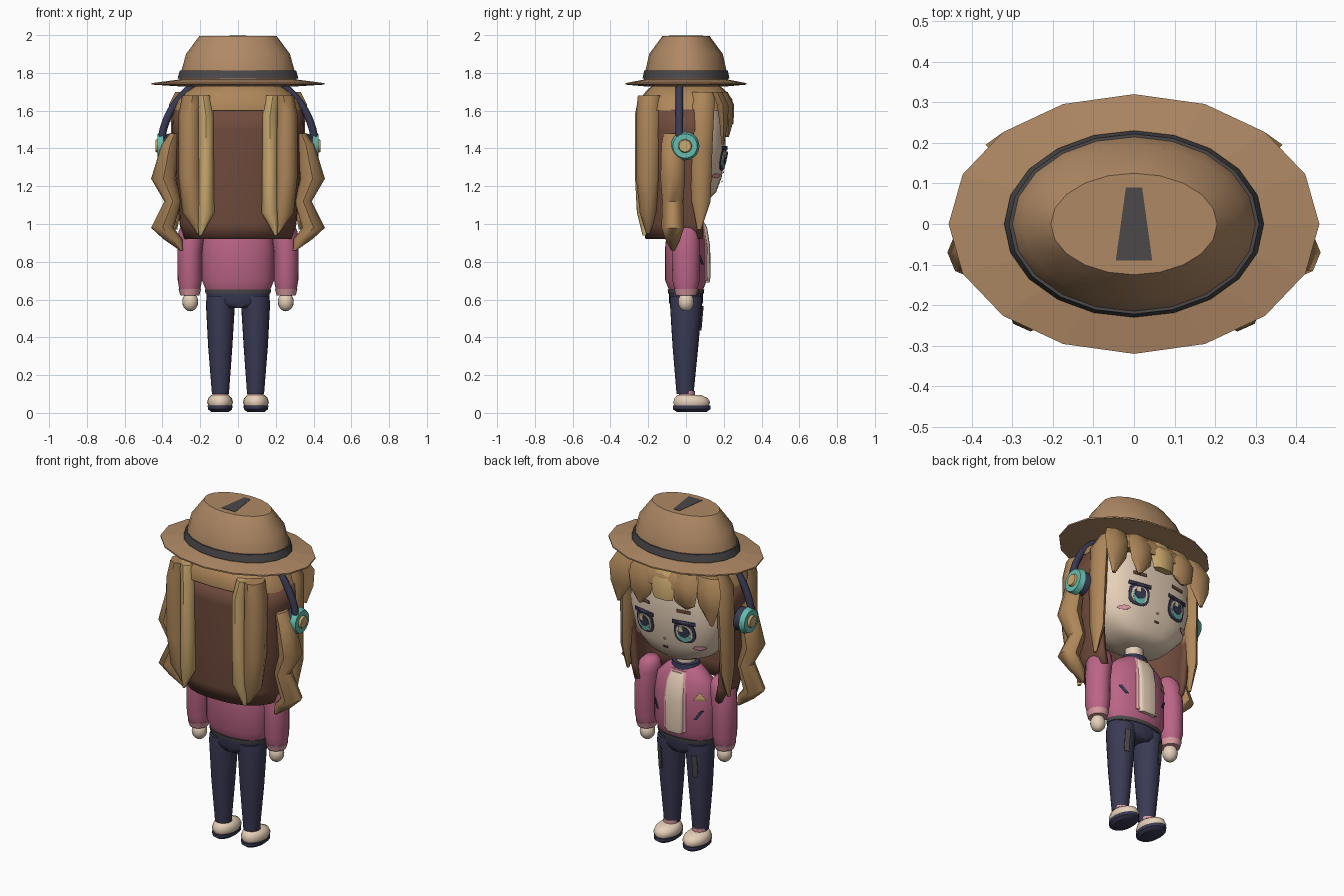
import bpy, bmesh, math
from mathutils import Matrix

default = bpy.data.objects.get("Cube")
if default:
    bpy.data.objects.remove(default, do_unlink=True)


def material(name, *rgb):
    m = bpy.data.materials.new(name)
    m.use_nodes = True
    m.diffuse_color = (*rgb, 1)
    m.node_tree.nodes["Principled BSDF"].inputs["Base Color"].default_value = (*rgb, 1)
    return m


hat = material("hat_tan", .43, .25, .13)
band = material("charcoal", .07, .065, .065)
hair = material("hair_tan", .42, .24, .10)
blonde = material("hair_light", .60, .40, .16)
brown = material("hair_brown", .16, .07, .045)
skin = material("skin_cream", .79, .63, .48)
pink = material("jacket_pink", .50, .13, .24)
rose = material("light_pink", .70, .32, .36)
navy = material("navy", .042, .042, .09)
teal = material("teal", .13, .50, .42)


def finish(name, bm, mat, smooth=0):
    """Store a bmesh as an object; smooth is the sharp-edge angle, 0 is flat."""
    bmesh.ops.recalc_face_normals(bm, faces=bm.faces)
    me = bpy.data.meshes.new(name)
    bm.to_mesh(me)
    bm.free()
    me.materials.append(mat)
    if smooth:
        me.shade_smooth()
        me.set_sharp_from_angle(angle=math.radians(smooth))
    ob = bpy.data.objects.new(name, me)
    bpy.context.scene.collection.objects.link(ob)
    return ob


def power(v, e):
    return math.copysign(abs(v) ** e, v)


def loft(name, rings, mat, sides=16, p=2, smooth=0, arc=None):
    """Join horizontal rings (x, y, z, radius x, radius y); arc leaves it open."""
    bm = bmesh.new()
    a0, a1 = arc or (0, 360)
    count = sides + 1 if arc else sides
    angles = [math.radians(a0 + (a1 - a0) * i / sides) for i in range(count)]
    rows = [[bm.verts.new((x + rx * power(math.cos(a), 2 / p),
                           y + ry * power(math.sin(a), 2 / p), z)) for a in angles]
            for x, y, z, rx, ry in rings]
    for low, high in zip(rows, rows[1:]):
        for i in range(sides):
            j = (i + 1) % count
            bm.faces.new((low[i], low[j], high[j], high[i]))
    if not arc:
        bm.faces.new(rows[0])
        bm.faces.new(rows[-1])
    return finish(name, bm, mat, smooth)


def mirrored(rings, side):
    return [(side * r[0], *r[1:]) for r in rings]


def centred(rings):
    return [(0, 0, *r) for r in rings]


def ball(name, centre, size, mat):
    bm = bmesh.new()
    bmesh.ops.create_uvsphere(bm, u_segments=16, v_segments=10, radius=1)
    bmesh.ops.transform(bm, matrix=Matrix.Translation(centre) @ Matrix.Diagonal((*size, 1)),
                        verts=bm.verts)
    return finish(name, bm, mat, 60)


def surface(rings, p=2):
    """Return the depth of a lofted part's +y side at (x, z)."""
    def depth(x, z):
        for a, b in zip(rings, rings[1:]):
            if a[2] <= z <= b[2]:
                t = (z - a[2]) / (b[2] - a[2])
                cx, cy, _, rx, ry = [u + (v - u) * t for u, v in zip(a, b)]
                d = min(.98, abs((x - cx) / rx))
                return cy + ry * (1 - d ** p) ** (1 / p)
        return 0
    return depth


def plate(name, outline, depth, mat, lift=.008):
    """Thin painted plate that follows a surface."""
    bm = bmesh.new()
    n = len(outline)
    mx, mz = (sum(c) / n for c in zip(*outline))

    def vert(x, z):
        return bm.verts.new((x, depth(x, z) + lift, z))
    rows = [[vert(mx + (x - mx) * k, mz + (z - mz) * k) for x, z in outline] for k in (1, .5)]
    mid = vert(mx, mz)
    for i in range(n):
        j = (i + 1) % n
        bm.faces.new((rows[0][i], rows[0][j], rows[1][j], rows[1][i]))
        bm.faces.new((rows[1][i], rows[1][j], mid))
    ob = finish(name, bm, mat)
    ob.modifiers.new("thickness", "SOLIDIFY").thickness = .004
    return ob


def oval(x, z, rx, rz, n=12, p=2):
    return [(x + rx * power(math.cos(math.tau * i / n), 2 / p),
             z + rz * power(math.sin(math.tau * i / n), 2 / p)) for i in range(n)]


def box(x, z, w, h, skew=0):
    return [(x - w - skew, z - h), (x + w - skew, z - h), (x + w + skew, z + h), (x - w + skew, z + h)]


# Hat
loft("hat_brim", centred([(1.728, .3, .21), (1.738, .457, .32), (1.746, .457, .32),
                          (1.765, .31, .22)]), hat, 16)
loft("hat_crown", centred([(1.75, .315, .225), (1.81, .3, .215), (1.9, .275, .195),
                           (1.995, .205, .125)]), hat, 20, smooth=35)
loft("hat_band", centred([(1.77, .32, .23), (1.812, .308, .222)]), band, 20, smooth=35)
crease = plate("hat_crease", [(-.045, -.09), (.045, -.09), (.02, .09), (-.02, .09)],
               lambda x, z: 0, band, 0)
crease.rotation_euler.x = -math.pi / 2
crease.location.z = 1.997

# Head and face
head = [(0, .03, 1.13, .1, .09), (0, .01, 1.17, .2, .15), (0, 0, 1.25, .275, .19),
        (0, 0, 1.4, .305, .21), (0, 0, 1.55, .3, .21), (0, 0, 1.68, .26, .18)]
loft("head", head, skin, 40, 2.7, 60)
face = surface(head, 2.7)
loft("neck", centred([(1.03, .05, .05), (1.16, .05, .05)]), skin, smooth=60)
for s, label in ((1, "left"), (-1, "right")):
    x = .13 * s
    plate(label + "_eye_outline", oval(x, 1.345, .062, .064, 16, 2.8), face, navy)
    plate(label + "_eye_white", oval(x, 1.342, .048, .048, 16, 2.5), face, skin, .011)
    plate(label + "_iris", oval(x, 1.335, .038, .047), face, teal, .014)
    plate(label + "_pupil", oval(x, 1.35, .034, .034), face, navy, .017)
    plate(label + "_eye_glint", box(x + .014, 1.368, .012, .015), face, skin, .02)
    plate(label + "_upper_lash", box(x, 1.403, .068, .011), face, navy, .012)
    plate(label + "_brow", box(x, 1.47, .04, .009), face, brown, .01)
    plate(label + "_blush", oval(.205 * s, 1.255, .032, .013, 8), face, rose, .012)
plate("mouth", box(0, 1.225, .014, .005), face, brown)
plate("nose", oval(0, 1.275, .009, .006, 6), face, rose)

# Hair: open brown shell, tan cap, fringe
shell = loft("back_hair_shell", centred([(.92, .29, .215), (1.0, .31, .225), (1.25, .33, .23),
                                         (1.5, .35, .235), (1.605, .345, .235)]),
             brown, 20, 2.4, 40, (160, 380))
shell.modifiers.new("thickness", "SOLIDIFY").thickness = .03
loft("hair_cap", centred([(1.6, .345, .245), (1.66, .32, .245), (1.705, .27, .21),
                          (1.75, .2, .16)]), hair, 20, 2.6, 40)
for label, x, y, tip, mat in (("far_right", -.29, .195, 1.43, hair), ("right", -.15, .22, 1.5, hair),
                              ("middle", -.01, .225, 1.53, blonde), ("left", .14, .22, 1.46, hair),
                              ("far_left", .29, .195, 1.42, hair)):
    loft(label + "_fringe", [(x * 1.05, y, tip, .01, .008), (x, y + .005, 1.53, .065, .025),
                             (x * .97, y, 1.63, .085, .035), (x * .9, y - .03, 1.7, .07, .03)],
         mat, 6, smooth=35)

for s, label in ((1, "left"), (-1, "right")):
    # Hair locks
    loft(label + "_back_lock", mirrored([
        (.21, -.2, .95, .008, .01), (.24, -.2, 1.06, .055, .045), (.255, -.2, 1.25, .06, .065),
        (.255, -.195, 1.58, .06, .07), (.24, -.19, 1.68, .055, .065)], s), hair, 8, smooth=50)
    loft(label + "_back_lock_light", mirrored([
        (.2, -.22, .94, .008, .01), (.17, -.22, 1.06, .045, .04), (.17, -.22, 1.25, .042, .05),
        (.17, -.22, 1.58, .042, .05), (.185, -.205, 1.68, .04, .045)], s), blonde, 8, smooth=50)
    loft(label + "_wavy_lock", mirrored([
        (.3, -.07, .86, .008, .01), (.345, -.07, .92, .05, .04), (.4, -.07, .98, .06, .06),
        (.345, -.07, 1.12, .045, .055), (.395, -.07, 1.24, .065, .065), (.36, -.07, 1.42, .045, .06),
        (.335, -.07, 1.48, .025, .05)], s), hair, 8, smooth=50)
    loft(label + "_front_lock", mirrored([
        (.33, .07, .97, .008, .01), (.325, .08, 1.12, .032, .05), (.32, .08, 1.4, .038, .06),
        (.315, .085, 1.62, .036, .065), (.27, .09, 1.7, .035, .06)], s), hair, 8, smooth=50)

    # Headphone cups, stacked outwards along x
    for part, x, radius, depth, mat in (("cup_pad", .375, .068, .04, navy), ("cup_rim", .41, .076, .03, teal),
                                        ("cup_button", .43, .037, .014, blonde)):
        bm = bmesh.new()
        bmesh.ops.create_cone(bm, cap_ends=True, segments=20, radius1=radius, radius2=radius * .85,
                              depth=depth, matrix=Matrix.Translation((s * x, -.005, 1.413))
                              @ Matrix.Rotation(s * math.pi / 2, 4, "Y"))
        finish(f"{label}_{part}", bm, mat, 40)

    # Arm, cuff and hand
    loft(label + "_sleeve", mirrored([
        (.255, 0, .65, .055, .06), (.255, 0, .7, .064, .072), (.255, 0, .85, .065, .075),
        (.245, 0, .96, .07, .075), (.235, 0, 1.01, .058, .063), (.23, 0, 1.04, .03, .035)],
        s), pink, smooth=60)
    loft(label + "_cuff", mirrored([(.255, 0, .622, .05, .055), (.255, 0, .655, .06, .064)], s), rose, smooth=50)
    ball(label + "_hand", (.253 * s, 0, .588), (.042, .042, .05), skin)

    # Leg, ankle and shoe
    leg = mirrored([(.093, -.005, .1, .045, .045), (.094, -.003, .35, .064, .068),
                    (.093, 0, .58, .077, .085), (.09, 0, .62, .075, .085)], s)
    loft(label + "_trouser_leg", leg, navy, 24, smooth=60)
    plate(label + "_leg_patch", box(s * .115, .5, .014, .065), surface(leg), band, .01)
    loft(label + "_ankle", mirrored([(.093, .005, .07, .042, .042), (.093, .005, .115, .043, .043)], s),
         rose, smooth=60)
    loft(label + "_shoe", mirrored([
        (.095, .03, .036, .06, .09), (.095, .03, .055, .069, .098), (.095, .028, .078, .062, .088),
        (.095, .015, .096, .045, .06)], s), skin, 20, smooth=60)
    loft(label + "_sole", mirrored([(.095, .03, .006, .048, .08), (.095, .03, .02, .064, .1),
                                    (.095, .03, .038, .066, .1)], s), navy, 20, smooth=40)

# Headphone arch
curve = bpy.data.curves.new("headphone_arch", "CURVE")
curve.dimensions = "3D"
curve.bevel_depth = .02
curve.bevel_resolution = 2
spline = curve.splines.new("POLY")
steps = 24
spline.points.add(steps)
for i, point in enumerate(spline.points):
    a = math.radians(8 + 164 * i / steps)
    point.co = (.408 * math.cos(a), -.035, 1.4 + .408 * math.sin(a), 1)
curve.materials.append(navy)
bpy.context.scene.collection.objects.link(bpy.data.objects.new("headphone_arch", curve))

# Jacket, shirt and hips
torso = centred([(.65, .17, .09), (.7, .19, .11), (.88, .19, .11), (.98, .175, .1),
                 (1.035, .12, .075), (1.07, .065, .058)])
loft("jacket", torso, pink, 32, smooth=60)
loft("jacket_hem", centred([(.632, .172, .094), (.652, .176, .097)]), band, 24, smooth=50)
loft("collar", centred([(1.045, .085, .072), (1.075, .075, .068)]), navy, 20, smooth=50)
loft("hips", centred([(.555, .1, .075), (.585, .165, .09), (.645, .168, .09)]), navy, 24, smooth=60)
loft("shirt_front", [(0, .06, .69, .055, .065), (0, .06, .72, .062, .07), (0, .06, .88, .062, .068),
                     (0, .05, .98, .058, .062), (0, .03, 1.03, .045, .055)], skin, 24, 5, 50)
loft("jacket_opening_trim", [(0, .05, .7, .078, .066), (0, .05, .88, .078, .066),
                             (0, .04, .98, .07, .062), (0, .02, 1.04, .055, .055)], rose, 24, 5, 50)
chest = surface(torso)
for s, label in ((1, "left"), (-1, "right")):
    plate(label + "_jacket_streak", box(.14 * s, .81, .008, .025, .016 * s), chest, navy)
plate("jacket_triangle", [(-.17, .895), (-.115, .895), (-.142, .945)], chest, blonde)
